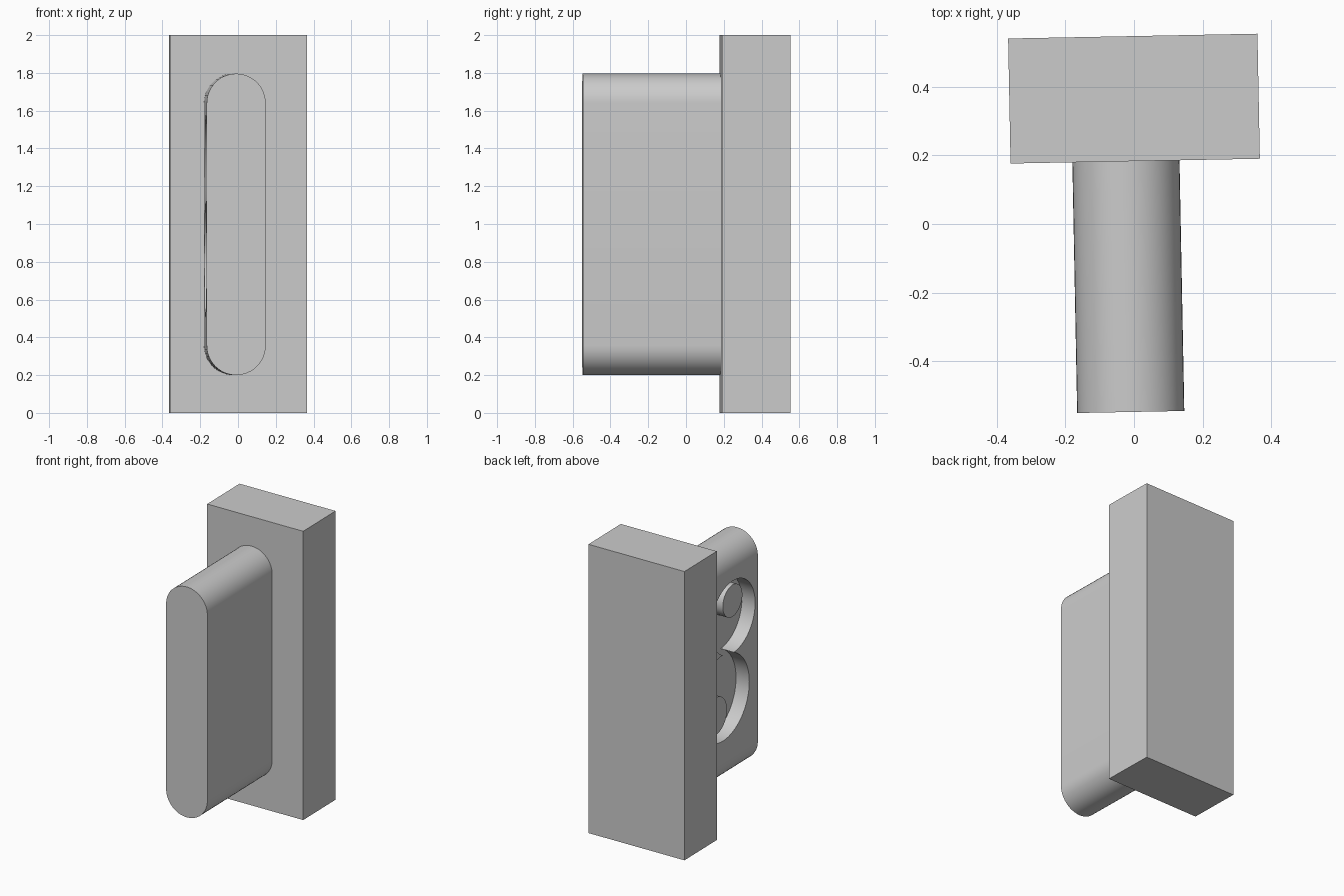
import bpy, bmesh
from math import pi, sin, cos, radians
from mathutils import Matrix, Vector

cube = bpy.data.objects.get("Cube")
if cube:
    bpy.data.objects.remove(cube, do_unlink=True)

grey = bpy.data.materials.new("plain grey")
grey.use_nodes = True
colour = (0.6, 0.6, 0.6, 1)
grey.diffuse_color = colour
grey.node_tree.nodes["Principled BSDF"].inputs["Base Color"].default_value = colour

TURN = Matrix.Rotation(radians(1.1), 4, "Z")   # whole model is slightly turned


def prism(name, outline, along):
    """Extrude a closed outline of 3D points along a vector."""
    bm = bmesh.new()
    face = bm.faces.new([bm.verts.new(p) for p in outline])
    grown = bmesh.ops.extrude_face_region(bm, geom=[face], use_keep_orig=True)
    moved = [v for v in grown["geom"] if isinstance(v, bmesh.types.BMVert)]
    bmesh.ops.translate(bm, verts=moved, vec=along)
    bmesh.ops.recalc_face_normals(bm, faces=bm.faces)
    mesh = bpy.data.meshes.new(name)
    bm.to_mesh(mesh)
    bm.free()
    obj = bpy.data.objects.new(name, mesh)
    obj.matrix_world = TURN
    mesh.materials.append(grey)
    bpy.context.collection.objects.link(obj)
    return obj


def disc(name, x, y, z, radius, depth):
    """Round prism whose axis runs along x."""
    ring = [(x, y + radius * cos(a), z + radius * sin(a))
            for a in (2 * pi * i / 64 for i in range(64))]
    return prism(name, ring, Vector((depth, 0, 0)))


def select(obj):
    bpy.ops.object.select_all(action="DESELECT")
    obj.select_set(True)
    bpy.context.view_layer.objects.active = obj


def smooth(obj):
    select(obj)
    bpy.ops.object.shade_smooth_by_angle(angle=radians(30))


# Rear block
left, right, near, far = -0.356, 0.37, 0.183, 0.547
prism("rear_block", [(left, near, 0), (right, near, 0), (right, far, 0), (left, far, 0)],
      Vector((0, 0, 2)))

# Round-ended slab standing out from the block
mid, radius, low, high = -0.02, 0.156, 0.2, 1.796
steps = 24
outline = []
for centre, start in ((high - radius, 0), (low + radius, pi)):
    for i in range(steps + 1):
        a = start + pi * i / steps
        outline.append((mid + radius * cos(a), -0.547, centre + radius * sin(a)))
slab = prism("round_ended_slab", outline, Vector((0, 0.547 + near, 0)))

# Two round recesses in the right side of the slab
side, depth = mid - radius, 0.1
for name, y, z, r in (("upper_recess", -0.266, 1.325, 0.25),
                      ("lower_recess", -0.153, 0.805, 0.297)):
    cutter = disc(name + "_cutter", side - 0.05, y, z, r, depth + 0.05)
    cutter.hide_render = True
    cut = slab.modifiers.new(name, "BOOLEAN")
    cut.operation = "DIFFERENCE"
    cut.solver = "EXACT"
    cut.object = cutter
    select(slab)
    bpy.ops.object.modifier_apply(modifier=name)
    bpy.data.objects.remove(cutter, do_unlink=True)
smooth(slab)

# Raised disc inside each recess
for name, y, z, r in (("upper_disc", -0.307, 1.413, 0.11),
                      ("lower_disc", -0.114, 0.685, 0.13)):
    smooth(disc(name, side + 0.03, y, z, r, depth - 0.03))
